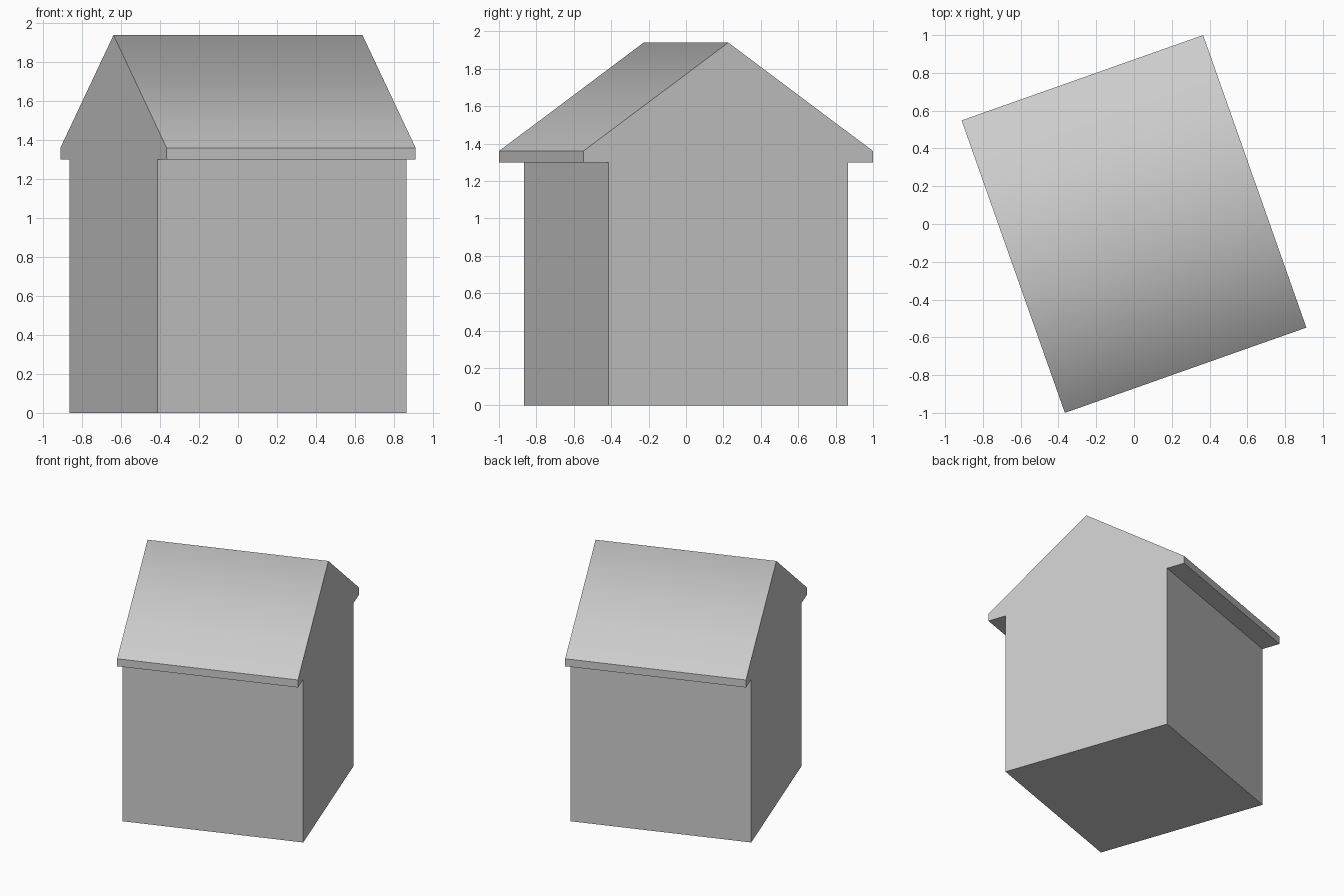
import bpy
import bmesh
import math
from mathutils import Matrix

cube = bpy.data.objects.get("Cube")
if cube:
    bpy.data.objects.remove(cube, do_unlink=True)

HALF_LENGTH = 0.678   # half the ridge length
HALF_WALL = 0.678     # half the width between the side walls
HALF_EAVE = 0.821     # half the width between the eaves
SOFFIT, EAVE, RIDGE = 1.30, 1.36, 1.94
TURN = math.radians(19.45)

# Plain grey for walls and roof
grey = bpy.data.materials.new("light_grey")
grey.use_nodes = True
colour = (0.6, 0.6, 0.6, 1.0)
grey.diffuse_color = colour
grey.node_tree.nodes["Principled BSDF"].inputs["Base Color"].default_value = colour

# Gable outline: half of it, then mirrored
half = [(HALF_WALL, 0), (HALF_WALL, SOFFIT), (HALF_EAVE, SOFFIT), (HALF_EAVE, EAVE)]
outline = half + [(0, RIDGE)] + [(-y, z) for y, z in reversed(half)]

# Extrude the gable along the ridge
bm = bmesh.new()
gable = bm.faces.new([bm.verts.new((-HALF_LENGTH, y, z)) for y, z in outline])
result = bmesh.ops.extrude_face_region(bm, geom=[gable], use_keep_orig=True)
moved = [v for v in result["geom"] if isinstance(v, bmesh.types.BMVert)]
bmesh.ops.translate(bm, vec=(2 * HALF_LENGTH, 0, 0), verts=moved)
bmesh.ops.recalc_face_normals(bm, faces=bm.faces)

# Only the ridge is shaded smooth; every other edge stays crisp
for face in bm.faces:
    face.smooth = True
for edge in bm.edges:
    edge.smooth = all(v.co.z > RIDGE - 0.01 for v in edge.verts)

# Turn the house on its plot
bm.transform(Matrix.Rotation(TURN, 4, "Z"))

mesh = bpy.data.meshes.new("house_with_gable_roof")
bm.to_mesh(mesh)
bm.free()
mesh.materials.append(grey)
house = bpy.data.objects.new("house_with_gable_roof", mesh)
bpy.context.collection.objects.link(house)
